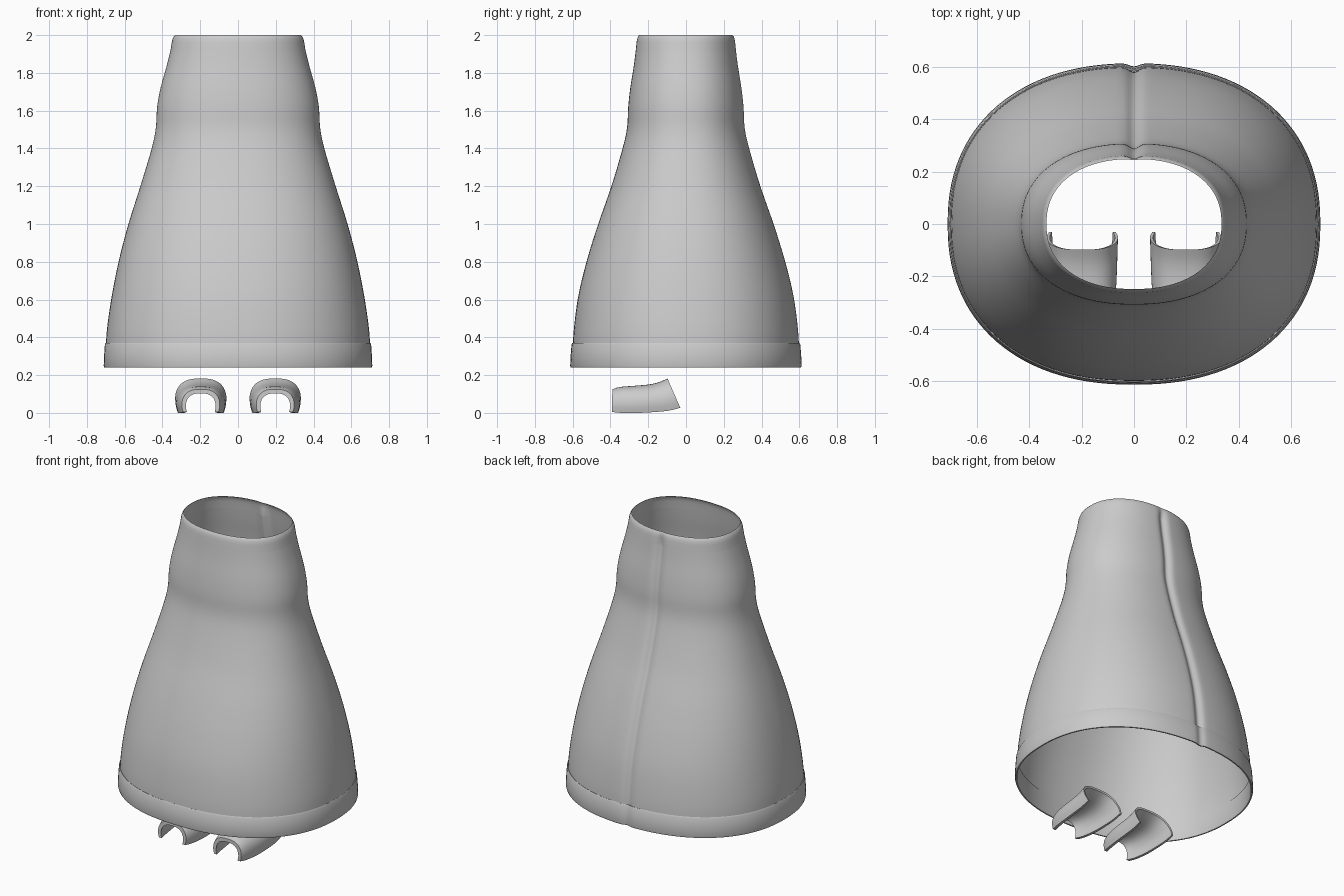
import bpy, bmesh, math

if "Cube" in bpy.data.objects:
    bpy.data.objects.remove(bpy.data.objects["Cube"])

grey = bpy.data.materials.new("plain_grey")
grey.diffuse_color = (0.6, 0.6, 0.6, 1)
grey.use_nodes = True
grey.node_tree.nodes["Principled BSDF"].inputs["Base Color"].default_value = grey.diffuse_color


def spow(v, p):
    return math.copysign(abs(v) ** p, v)


def loft(name, rings, closed_ring, closed_path=False):
    """Join a list of equal-length point rings with quads."""
    bm = bmesh.new()
    rows = [[bm.verts.new(p) for p in ring] for ring in rings]
    n = len(rows[0])
    pairs = list(zip(rows, rows[1:]))
    if closed_path:
        pairs.append((rows[-1], rows[0]))
    for a, b in pairs:
        for i in range(n if closed_ring else n - 1):
            j = (i + 1) % n
            bm.faces.new((a[i], a[j], b[j], b[i]))
    bmesh.ops.recalc_face_normals(bm, faces=bm.faces)
    me = bpy.data.meshes.new(name)
    bm.to_mesh(me)
    bm.free()
    me.materials.append(grey)
    ob = bpy.data.objects.new(name, me)
    bpy.context.collection.objects.link(ob)
    bpy.ops.object.select_all(action='DESELECT')
    ob.select_set(True)
    bpy.context.view_layer.objects.active = ob
    bpy.ops.object.shade_smooth_by_angle(angle=math.radians(40))
    return ob


# Angles round the garment, packed closer at the back seam
angles = [math.radians(a) for a in sorted(
    set([i * 3.0 for i in range(120)]) |
    set([90 + s * d for s in (-1, 1) for d in (0.6, 1.3, 2.1, 4.5, 7.5)]))]


def oval(a, b, z, seam):
    ring = []
    for t in angles:
        x = a * spow(math.cos(t), 2 / 2.25)
        y = b * spow(math.sin(t), 2 / 2.25)
        if y > 0:
            y -= seam * math.exp(-(x / 0.025) ** 2)
        ring.append((x, y, z))
    return ring


def smooth_rows(keys, steps):
    """Catmull-Rom interpolation of key rows."""
    out = []
    for i in range(len(keys) - 1):
        p0, p1 = keys[max(i - 1, 0)], keys[i]
        p2, p3 = keys[i + 1], keys[min(i + 2, len(keys) - 1)]
        for s in range(steps):
            t = s / steps
            out.append([0.5 * (2 * b + (c - a) * t + (2 * a - 5 * b + 4 * c - d) * t * t
                               + (3 * b - a - 3 * c + d) * t ** 3)
                        for a, b, c, d in zip(p0, p1, p2, p3)])
    return out + [list(keys[-1])]


# Skirt: half width, half depth, height
skirt_keys = [(0.70, 0.60, 0.32), (0.694, 0.594, 0.44), (0.668, 0.57, 0.62),
              (0.63, 0.524, 0.81), (0.58, 0.465, 1.0), (0.517, 0.395, 1.2),
              (0.457, 0.336, 1.4), (0.435, 0.312, 1.51), (0.428, 0.306, 1.62),
              (0.41, 0.295, 1.72), (0.377, 0.276, 1.84), (0.357, 0.266, 1.92)]
rows = smooth_rows(skirt_keys, 4)
rows += [(0.351, 0.262, 1.96), (0.347, 0.259, 1.978), (0.341, 0.254, 1.992), (0.334, 0.248, 2.0)]
loft("skirt", [oval(a, b, z, 0.02 if z < 1.95 else 0.2 * (2.0 - z) + 0.004)
               for a, b, z in rows], True)

# Hem band: slim closed strip round the bottom of the skirt
hem = [(0.694, 0.594, 0.366), (0.701, 0.602, 0.370), (0.705, 0.606, 0.362),
       (0.709, 0.611, 0.30), (0.711, 0.613, 0.25), (0.708, 0.610, 0.24),
       (0.700, 0.602, 0.24), (0.697, 0.599, 0.25), (0.694, 0.594, 0.33)]
loft("hem_band", [oval(a, b, z, 0.012) for a, b, z in hem], True, True)

# Shoe covers: arched shells with an open front, back and underside
# y at top, y at bottom, half width, top height, bottom height
shoe_keys = [(-0.39, -0.392, 0.104, 0.125, 0.005), (-0.35, -0.34, 0.119, 0.137, 0.0),
             (-0.28, -0.25, 0.132, 0.143, 0.0), (-0.20, -0.16, 0.137, 0.150, 0.005),
             (-0.145, -0.09, 0.139, 0.162, 0.012), (-0.098, -0.03, 0.141, 0.182, 0.027)]
shoe_rows = smooth_rows(shoe_keys, 3)


def arch(row, cx, wall):
    yt, yb, w, zt, zb = row
    ring = []
    for i in range(33):
        t = math.pi * i / 32
        h = max(math.sin(t), 0.0) ** (2 / 2.8)
        x = (w - wall) * spow(math.cos(t), 2 / 2.8)
        x *= 1 - 0.1 * (1 - h) ** 4          # sides tuck in at the sole
        z = zb + (zt - wall - zb) * h
        ring.append((cx + x, yb + (yt - yb) * h, z))
    return ring


for side, cx in (("left", -0.197), ("right", 0.197)):
    count = len(shoe_rows) - 1
    rings = []
    for i, r in enumerate(shoe_rows):        # outer and inner skin as one closed loop
        wall = 0.022 - 0.010 * i / count
        outer, inner = arch(r, cx, 0), arch(r, cx, wall)
        rings.append(outer + inner[::-1])
    shoe = loft(side + "_shoe", rings, True)
    # close the front and back rims between the two skins
    bm = bmesh.new()
    bm.from_mesh(shoe.data)
    bm.verts.ensure_lookup_table()
    n = len(rings[0])
    for base in (0, count * n):
        for k in range(n // 2 - 1):
            ids = (k, k + 1, n - 2 - k, n - 1 - k)
            bm.faces.new([bm.verts[base + q] for q in ids])
    bmesh.ops.recalc_face_normals(bm, faces=bm.faces)
    bm.to_mesh(shoe.data)
    bm.free()
    bpy.ops.object.shade_smooth_by_angle(angle=math.radians(40))
